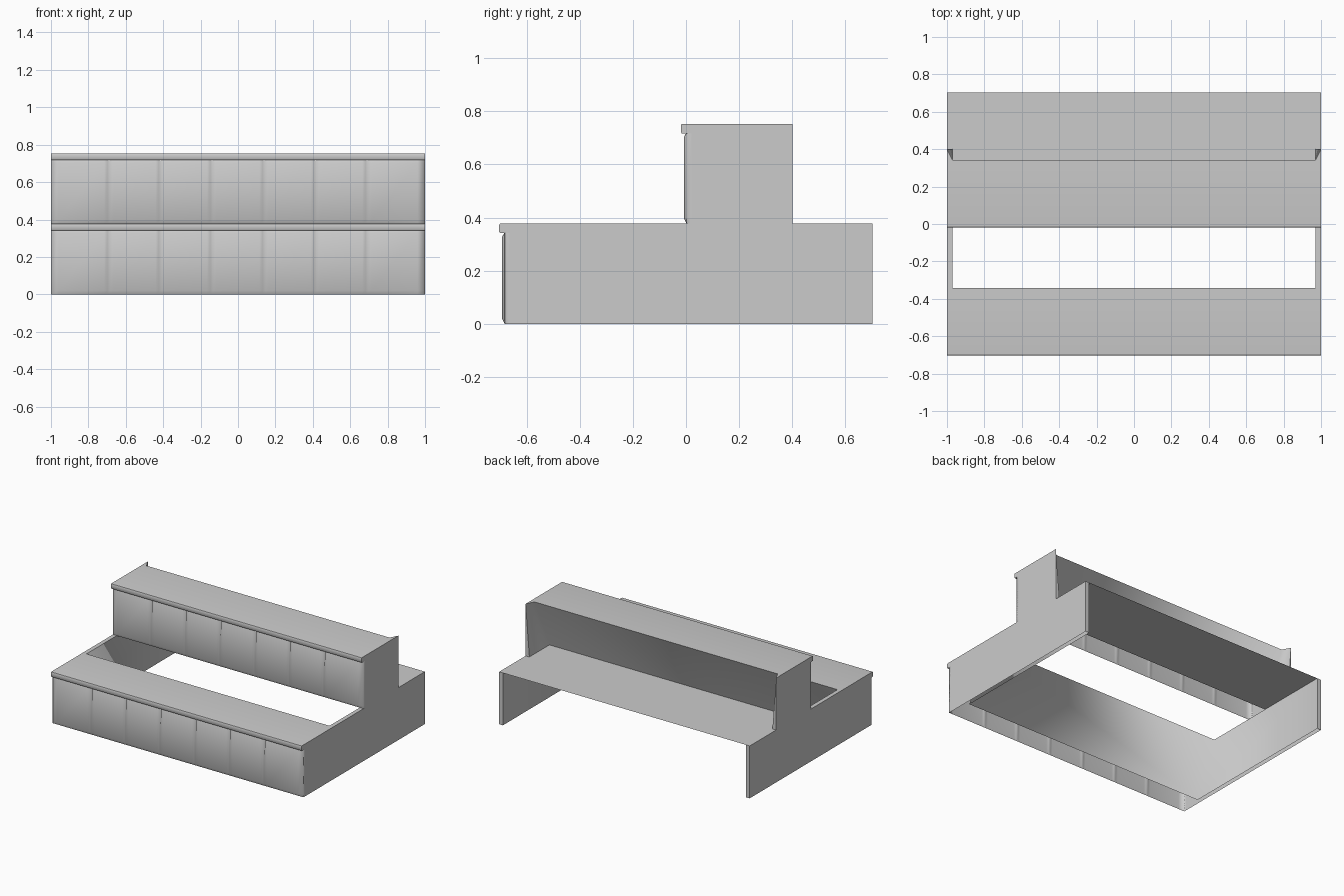
import bpy, math

if "Cube" in bpy.data.objects:
    bpy.data.objects.remove(bpy.data.objects["Cube"])

SEAMS = (-0.69, -0.415, -0.14, 0.14, 0.415, 0.69)
Z1, Z2, BACK, INNER = 0.378, 0.753, 0.702, 0.97


def make(name, verts, faces, angle=50):
    mesh = bpy.data.meshes.new(name)
    mesh.from_pydata(verts, [], faces)
    mesh.validate()
    obj = bpy.data.objects.new(name, mesh)
    bpy.context.collection.objects.link(obj)
    bpy.ops.object.select_all(action='DESELECT')
    obj.select_set(True)
    bpy.context.view_layer.objects.active = obj
    bpy.ops.object.shade_smooth_by_angle(angle=math.radians(angle))
    return obj


def sweep(name, profile, half):
    """Open sheet: a (y, z) profile swept along x."""
    verts = [(x, y, z) for x in (-half, half) for y, z in profile]
    n = len(profile)
    return make(name, verts, [(i, i + n, i + n + 1, i + 1) for i in range(n - 1)])


def riser(name, y0, z0, h):
    """Slightly raised front panel with rounded ends and vertical seams."""
    cols = [(-1, 0.02), (-1, 0.0), (-0.96, -0.01)]
    for s in SEAMS:
        cols += [(s - 0.025, -0.01), (s - 0.008, -0.007), (s, 0.004),
                 (s + 0.008, -0.007), (s + 0.025, -0.01)]
    cols += [(0.96, -0.01), (1, 0.0), (1, 0.02)]
    rows = [(0.0, 0.0), (0.02, 1.0), (h - 0.05, 1.0), (h - 0.036, 0.2)]
    verts, faces = [], []
    for k, (z, f) in enumerate(rows):
        for x, d in cols:
            if k == 1 and abs(x) < 0.9:
                d = -0.01  # seams fade out toward the bottom
            verts.append((x, y0 + (d * f if d < 0.02 else d), z0 + z))
    n = len(cols)
    for k in range(len(rows) - 1):
        for i in range(n - 1):
            a = k * n + i
            faces.append((a, a + 1, a + n + 1, a + n))
    return make(name, verts, faces, 100)


def nose(y, z):
    """Cross-section of the overhanging front lip of a tread."""
    return [(y, z - 0.036), (y - 0.018, z - 0.036), (y - 0.021, z - 0.032),
            (y - 0.021, z - 0.006), (y - 0.019, z - 0.001), (y - 0.013, z)]


def inner_shell(name, y0, z0, z1, y_end, x_end):
    """Sloping back of a step, blended smoothly into the inner side walls."""
    verts, faces = [], []
    for s in (-1, 1):
        i = s * INNER
        verts += [(i, y0 + 0.17, z0), (i, y0 + 0.34, z1),
                  (s * x_end, y_end, z1), (i, y_end, z0)]
    faces = [(0, 4, 5, 1), (0, 1, 2), (0, 2, 3), (4, 6, 5), (4, 7, 6)]
    return make(name, verts, faces, 120)


for label, y0, z0, z1 in (("lower", -0.682, 0.0, Z1), ("upper", 0.002, Z1, Z2)):
    riser(label + "_riser", y0, z0, z1 - z0)
    sweep(label + "_tread", nose(y0, z1) + [(y0 + 0.34, z1)], 1.0)
inner_shell("lower_inner_shell", -0.682, 0.0, Z1, BACK, INNER)
inner_shell("upper_inner_shell", 0.002, Z1, Z2, 0.4, 1.0)
sweep("rear_floor", [(0.172, Z1), (BACK, Z1)], INNER)

for side, s in (("left", -1), ("right", 1)):
    i = s * INNER
    # lower side wall: outer sheet, top flange, back end
    make(side + "_lower_wall",
         [(s, -0.684, 0), (s, BACK, 0), (s, BACK, Z1), (s, -0.684, Z1),
          (i, BACK, Z1), (i, -0.342, Z1), (s, -0.342, Z1), (i, BACK, 0)],
         [(0, 1, 2, 6, 3), (6, 2, 4, 5), (1, 7, 4, 2)])
    # upper side wall: outer sheet, back edge, top corner
    make(side + "_upper_wall",
         [(s, 0.002, Z1), (s, 0.4, Z1), (s, 0.4, Z2), (s, 0.002, Z2),
          (i, 0.4, Z1), (i, 0.342, Z2), (s, 0.342, Z2)],
         [(0, 1, 2, 6, 3), (1, 4, 2), (6, 5, 2)])
    # end pieces closing the nose profiles
    for label, y, z in (("lower", -0.682, Z1), ("upper", 0.002, Z2)):
        pts = [(s, a, b) for a, b in nose(y, z) + [(y, z)]]
        make(side + "_" + label + "_nose_end", pts, [tuple(range(len(pts)))])
